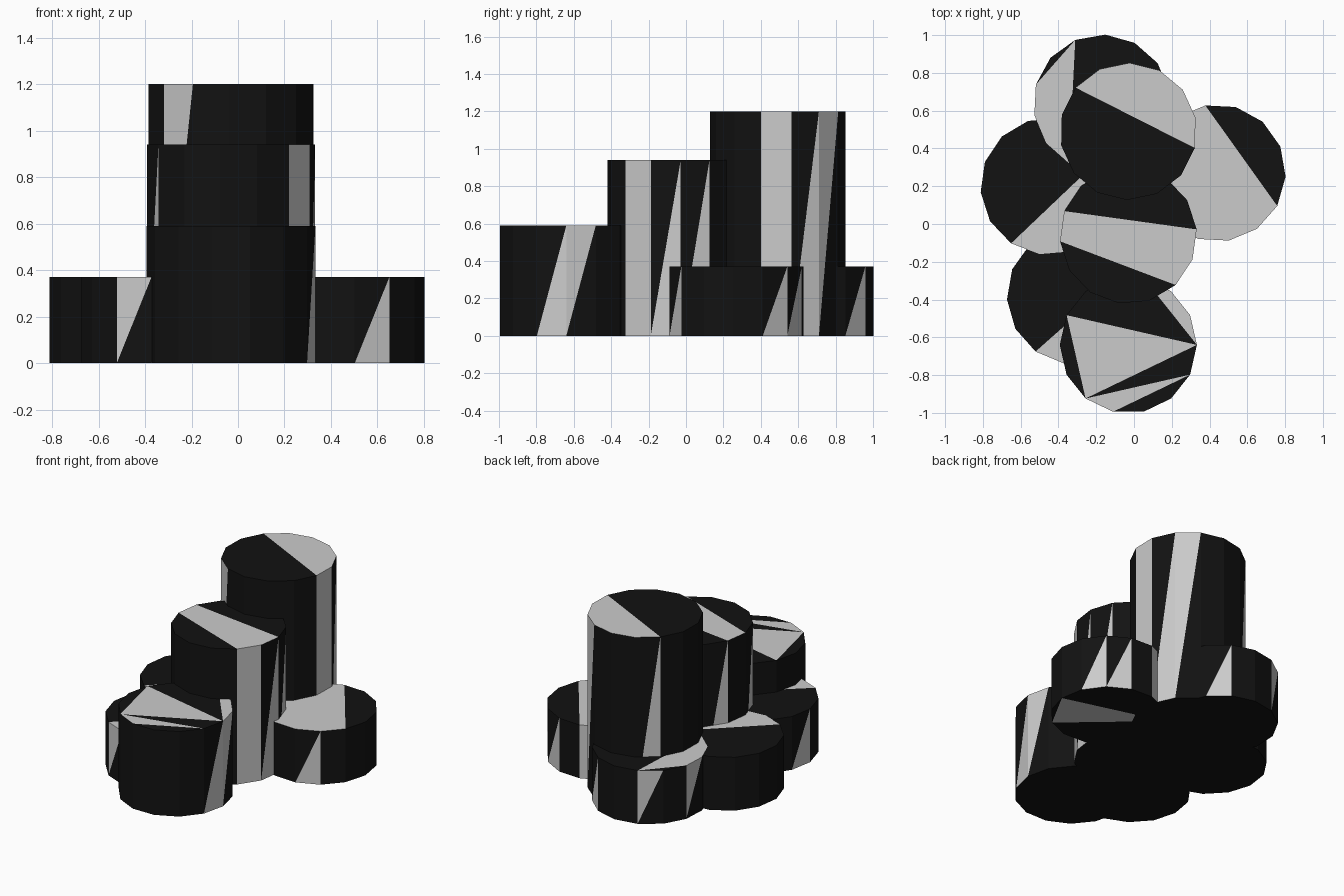
import bpy
import bmesh
from math import cos, sin, radians

if "Cube" in bpy.data.objects:
    bpy.data.objects.remove(bpy.data.objects["Cube"])

SIDES, RADIUS = 14, 0.363
STEP = 360 / SIDES

# Near-black body with scattered light facets
MATS = []
for mat_name, value in (("dark", 0.006), ("light", 0.8)):
    mat = bpy.data.materials.new(mat_name)
    mat.diffuse_color = (value, value, value, 1)
    mat.use_nodes = True
    mat.node_tree.nodes["Principled BSDF"].inputs["Base Color"].default_value = mat.diffuse_color
    MATS.append(mat)

# name, centre x, centre y, height, turn,
# light patches on top (each a list of rim arcs in degrees),
# light side facets (angle: full quad, up triangle or down triangle)
COLUMNS = [
    ("tall_column", -0.03, 0.49, 1.20, -14,
     [[(-14, 140)]],
     {-1: "quad", 37: "up", 62: "down", 135: "up", 233: "down"}),
    ("middle_column", -0.03, -0.06, 0.94, 5,
     [[(148, 187), (309, 365)]],
     {-40: "quad", -8: "up", 18: "up", 150: "up", 185: "quad", 210: "up"}),
    ("front_column", -0.03, -0.64, 0.59, 0,
     [[(9, 9), (150, 150), (220, 220)],
      [(220, 220), (270, 270), (335, 335)],
      [(9, 68)]],
     {-5: "up", 20: "down"}),
    ("right_low_column", 0.44, 0.27, 0.37, -3,
     [[(101, 329)]],
     {-77: "up", 38: "up", 66: "up", 105: "quad"}),
    ("back_low_column", -0.17, 0.64, 0.37, 10,
     [[(106, 106), (160, 250)]],
     {45: "up", 117: "down", 177: "down"}),
    ("left_low_column", -0.45, 0.20, 0.37, 5,
     [[(225, 399)]], {}),
    ("front_left_low_column", -0.31, -0.38, 0.37, 3,
     [[(225, 380)]],
     {160: "up", 238: "down", 262: "up"}),
]


def paint_patch(bm, rim, arcs, turn):
    """Cut a patch out of a cap and make it light."""
    ids = []
    for a, b in arcs:
        first, last = round((a - turn) / STEP), round((b - turn) / STEP)
        ids += [i % SIDES for i in range(first, last + 1)]
    verts = [rim[i] for i in sorted(set(ids))]
    for a, b in zip(verts, verts[1:] + verts[:1]):
        if not any(e.other_vert(a) == b for e in a.link_edges):
            bmesh.ops.connect_verts(bm, verts=[a, b])
    for face in verts[0].link_faces:
        if set(face.verts) == set(verts):
            face.material_index = 1


def column(name, x, y, height, turn, patches, facets):
    bm = bmesh.new()
    rings = []
    for z in (0, height):
        rings.append([bm.verts.new((x + RADIUS * cos(radians(turn + i * STEP)),
                                    y + RADIUS * sin(radians(turn + i * STEP)), z))
                      for i in range(SIDES)])
    low, top = rings
    bm.faces.new(top)
    bm.faces.new(low[::-1])
    # Side facets
    lit = {int(((a - turn) / STEP) % SIDES): kind for a, kind in facets.items()}
    for i in range(SIDES):
        j = (i + 1) % SIDES
        kind = lit.get(i)
        if kind in ("up", "down"):
            up = bm.faces.new((low[i], low[j], top[j]))
            down = bm.faces.new((low[i], top[j], top[i]))
            (up if kind == "up" else down).material_index = 1
        else:
            face = bm.faces.new((low[i], low[j], top[j], top[i]))
            face.material_index = 1 if kind else 0
    # Cap patches
    for arcs in patches:
        paint_patch(bm, top, arcs, turn)
    if name == "right_low_column":
        paint_patch(bm, low, [(-45, -45), (5, 5), (140, 140)], turn)
    mesh = bpy.data.meshes.new(name)
    bm.to_mesh(mesh)
    bm.free()
    for mat in MATS:
        mesh.materials.append(mat)
    ob = bpy.data.objects.new(name, mesh)
    bpy.context.collection.objects.link(ob)
    return ob


# Columns standing on the ground
parts = [column(*c) for c in COLUMNS]

# Weld them into a single outer shell
cluster = parts[0]
bpy.context.view_layer.objects.active = cluster
for part in parts[1:]:
    mod = cluster.modifiers.new("weld_" + part.name, 'BOOLEAN')
    mod.operation = 'UNION'
    mod.solver = 'EXACT'
    mod.object = part
    bpy.ops.object.modifier_apply(modifier=mod.name)
    bpy.data.objects.remove(part)
cluster.name = "column_cluster"
